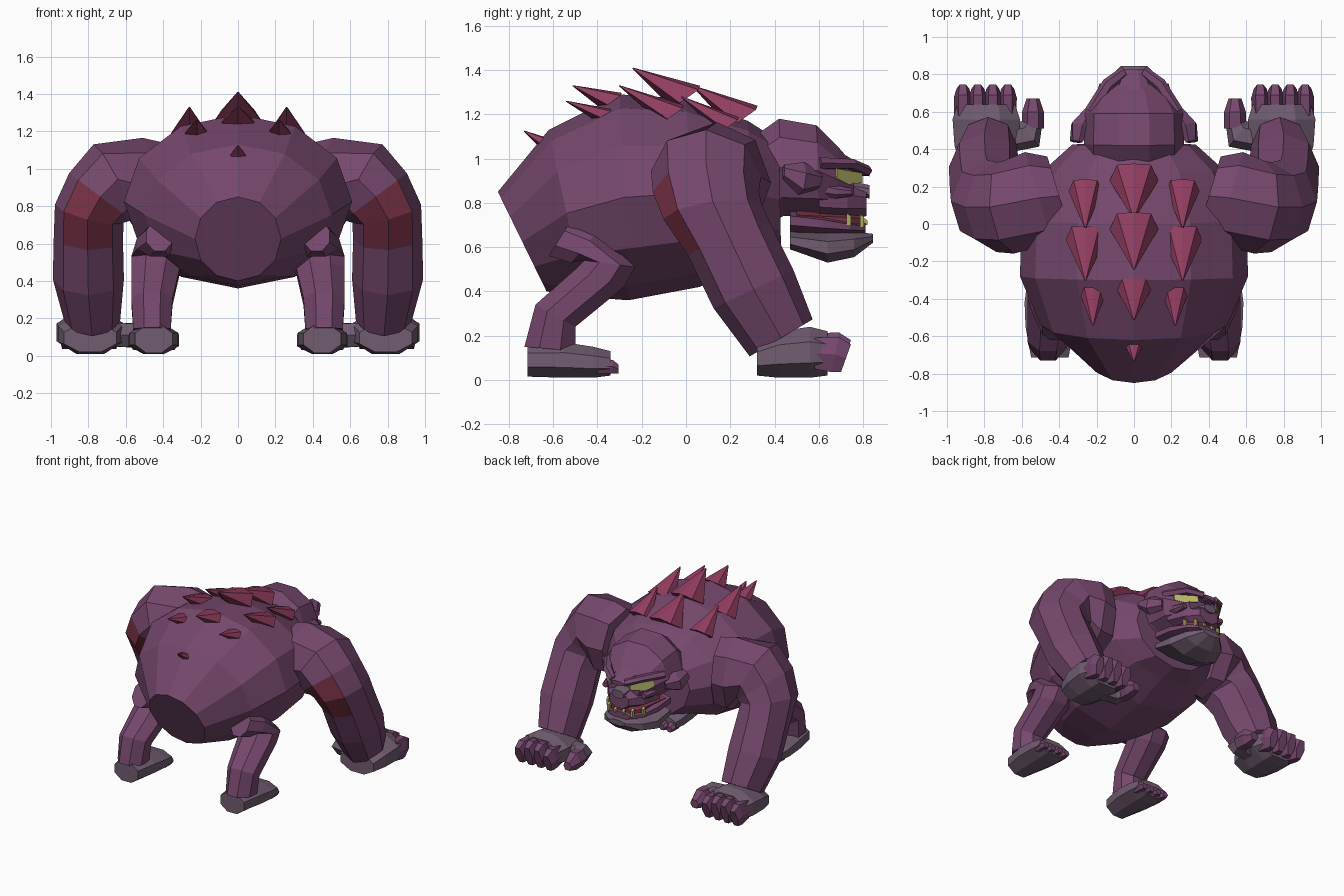
import bpy, bmesh, math
from mathutils import Vector


def material(name, r, g, b):
    m = bpy.data.materials.new(name)
    m.diffuse_color = (r, g, b, 1)
    return m


HIDE = material("purple hide", 0.18, 0.064, 0.153)
GREY = material("mauve grey", 0.165, 0.108, 0.163)
SPIKE = material("crimson spike", 0.285, 0.047, 0.118)
PATCH = material("red scar", 0.225, 0.036, 0.07)
EYE = material("yellow", 0.45, 0.45, 0.13)
GUM = material("red mouth", 0.2, 0.035, 0.06)


def yz_ring(ty, tz, by, bz, w, cx=0, n=8, flat=True):
    """Ring across x, spanned by a top and a bottom point in the yz plane."""
    top, bot = Vector((cx, ty, tz)), Vector((cx, by, bz))
    c, u = (top + bot) / 2, (top - bot) / 2
    k = 1 / math.cos(math.pi / n) if flat else 1
    ph = math.pi / n if flat else 0
    return [c + u * k * math.cos(ph + 2 * math.pi * i / n)
            + Vector((w * k, 0, 0)) * math.sin(ph + 2 * math.pi * i / n) for i in range(n)]


def tube_ring(c, normal, ru, rv, n=8):
    """Ring around a limb axis; ru runs forward, rv sideways."""
    nn = Vector(normal).normalized()
    f = Vector((0, 1, 0))
    u = (f - nn * f.dot(nn)).normalized()
    v = nn.cross(u)
    return [Vector(c) + u * ru * math.cos(2 * math.pi * i / n)
            + v * rv * math.sin(2 * math.pi * i / n) for i in range(n)]


def loft(name, rings, mats, side=1, rule=None):
    """Skin rings into a closed solid; side=-1 mirrors it in x."""
    bm = bmesh.new()
    vs = [[bm.verts.new((p.x * side, p.y, p.z)) for p in r] for r in rings]
    n = len(vs[0])
    for k, (a, b) in enumerate(zip(vs, vs[1:])):
        for i in range(n):
            f = bm.faces.new((a[i], a[(i + 1) % n], b[(i + 1) % n], b[i]))
            if rule and rule(k, f):
                f.material_index = 1
    bm.faces.new(vs[0])
    bm.faces.new(vs[-1])
    bmesh.ops.recalc_face_normals(bm, faces=bm.faces)
    me = bpy.data.meshes.new(name)
    bm.to_mesh(me)
    bm.free()
    for m in mats:
        me.materials.append(m)
    ob = bpy.data.objects.new(name, me)
    bpy.context.collection.objects.link(ob)
    return ob


def block(name, sections, mat, cx=0, side=1, n=8):
    """Loft along y from (y, low z, high z, half width) sections."""
    return loft(name, [yz_ring(y, hi, y, lo, w, cx, n) for y, lo, hi, w in sections], [mat], side)


def plate(name, pts, mat, side=1, thick=(0.004, 0.007, 0)):
    t = Vector(thick)
    return loft(name, [[Vector(p) for p in pts], [Vector(p) + t for p in pts]], [mat], side)


# Barrel body with a tilted flat rump
loft("body", [yz_ring(*s, n=12, flat=False) for s in (
    (-0.85, 0.85, -0.63, 0.40, 0.23),
    (-0.62, 1.13, -0.46, 0.375, 0.50),
    (-0.30, 1.29, -0.26, 0.36, 0.61),
    (0.00, 1.27, 0.06, 0.42, 0.60),
    (0.28, 1.17, 0.30, 0.52, 0.48),
    (0.42, 1.08, 0.43, 0.55, 0.33))], [HIDE])

# Head, tapering from neck to brow
loft("head", [yz_ring(*s, n=10, flat=True) for s in (
    (0.28, 1.08, 0.36, 0.70, 0.25),
    (0.42, 1.18, 0.44, 0.74, 0.255),
    (0.59, 1.15, 0.60, 0.74, 0.25),
    (0.69, 1.05, 0.68, 0.76, 0.19),
    (0.76, 0.97, 0.76, 0.78, 0.13))], [HIDE])
block("muzzle", [(0.60, 0.74, 0.88, 0.20), (0.73, 0.73, 0.88, 0.155), (0.815, 0.74, 0.86, 0.08)], HIDE)
block("nose", [(0.74, 0.83, 0.90, 0.06), (0.83, 0.82, 0.88, 0.05)], GREY)
block("brow_centre", [(0.68, 0.93, 1.04, 0.10), (0.83, 0.92, 0.95, 0.05)], HIDE)
block("mouth", [(0.50, 0.66, 0.78, 0.18), (0.74, 0.67, 0.76, 0.13), (0.79, 0.68, 0.75, 0.08)], GUM)
block("lower_lip", [(0.47, 0.67, 0.77, 0.20), (0.62, 0.66, 0.75, 0.195),
                    (0.74, 0.66, 0.72, 0.155), (0.81, 0.66, 0.71, 0.09)], HIDE)
block("jaw", [(0.47, 0.59, 0.67, 0.20), (0.64, 0.53, 0.665, 0.205),
              (0.76, 0.555, 0.67, 0.16), (0.845, 0.62, 0.66, 0.07)], GREY)

# Back spikes: x, front y, front z, tip y, tip z, half width
spikes = [(0, 0.31, 1.20, 0.03, 1.33, 0.13), (0, 0.05, 1.29, -0.24, 1.41, 0.13),
          (0, -0.30, 1.27, -0.51, 1.33, 0.09), (0, -0.63, 1.08, -0.73, 1.125, 0.045)]
for s in (1, -1):
    spikes += [(0.26 * s, 0.23, 1.16, -0.02, 1.28, 0.09), (0.26 * s, -0.02, 1.21, -0.30, 1.33, 0.105),
               (0.22 * s, -0.33, 1.20, -0.54, 1.26, 0.07)]
for x, y, z, ty, tz, w in spikes:
    base = [(-0.7, 0.05, 0.16), (0, 0.1, 0.3), (0.7, 0.05, 0.16), (1, -0.6, -0.3), (0, -0.6, -0.75), (-1, -0.6, -0.3)]
    loft("back_spike", [[Vector((x + a * w, y + b * w, z + c * w)) for a, b, c in base],
                        [Vector((x + a * 0.004, ty + b * 0.004, tz + c * 0.004)) for a, b, c in base]], [SPIKE])

for s, tag in ((1, "right"), (-1, "left")):
    # Face details
    loft(tag + "_brow", [tube_ring((0.05, 0.815, 0.945), (1, -0.5, 0.1), 0.03, 0.025, 6),
                         tube_ring((0.14, 0.745, 0.975), (1, -0.9, 0.1), 0.035, 0.025, 6),
                         tube_ring((0.225, 0.60, 0.98), (0.4, -1, 0), 0.04, 0.03, 6)], [HIDE], s)
    plate(tag + "_eye", [(0.075, 0.79, 0.89), (0.16, 0.725, 0.885), (0.20, 0.675, 0.91),
                         (0.20, 0.675, 0.955), (0.08, 0.79, 0.935)], EYE, s)
    block(tag + "_cheek", [(0.55, 0.83, 0.92, 0.04), (0.68, 0.82, 0.88, 0.04), (0.75, 0.83, 0.865, 0.02)], HIDE, 0.165, s)
    loft(tag + "_ear", [tube_ring((0.23, 0.60, 0.90), (0.4, -1, 0.2), 0.04, 0.04, 6),
                        tube_ring((0.28, 0.52, 0.91), (0.4, -1, 0.2), 0.06, 0.08, 6),
                        tube_ring((0.31, 0.44, 0.94), (0.2, -1, 0.2), 0.025, 0.04, 6)], [HIDE], s)
    for x, y, lo, hi in ((0.10, 0.795, 0.69, 0.75), (0.035, 0.81, 0.70, 0.735), (0.15, 0.735, 0.70, 0.755)):
        block(tag + "_tooth", [(y - 0.01, lo, hi, 0.011), (y + 0.01, lo, hi - 0.015, 0.007)], EYE, x, s, 4)

    # Arm: shoulder out to the side, forearm forward and down, red behind the elbow
    loft(tag + "_arm", [
        tube_ring((0.40, 0.15, 0.88), (1, -0.3, 0), 0.22, 0.26),
        tube_ring((0.51, 0.14, 0.89), (1, -0.3, 0), 0.255, 0.275),
        tube_ring((0.67, 0.09, 0.93), (0.88, -0.12, -0.45), 0.25, 0.225),
        tube_ring((0.735, 0.09, 0.85), (0.6, 0, -0.8), 0.24, 0.21),
        tube_ring((0.795, 0.12, 0.76), (0.25, 0.15, -0.95), 0.225, 0.19),
        tube_ring((0.80, 0.195, 0.635), (0.05, 0.35, -0.93), 0.20, 0.185),
        tube_ring((0.80, 0.305, 0.41), (0, 0.42, -0.88), 0.20, 0.19),
        tube_ring((0.78, 0.43, 0.19), (0, 0.5, -0.85), 0.165, 0.15)], [HIDE, PATCH], s,
        lambda k, f: k in (3, 4) and f.calc_center_median().y < -0.01)

    # Hand: palm, four fingers, thumb
    block(tag + "_palm", [(0.32, 0.02, 0.17, 0.14), (0.42, 0.01, 0.22, 0.17), (0.56, 0.01, 0.24, 0.18),
                          (0.64, 0.02, 0.22, 0.155)], GREY, 0.79, s)
    for i in range(4):
        x, d = 0.675 + 0.08 * i, 0.02 if i in (0, 3) else 0
        loft(tag + "_finger", [yz_ring(0.58, 0.21 - d, 0.58, 0.05, 0.04, x, 6),
                               yz_ring(0.69, 0.215 - d, 0.66, 0.035, 0.042, x, 6),
                               yz_ring(0.745, 0.18 - d, 0.70, 0.035, 0.03, x, 6)], [HIDE], s)
    loft(tag + "_thumb_base", [tube_ring((0.66, 0.46, 0.11), (-1, 0.1, 0), 0.075, 0.07, 6),
                               tube_ring((0.56, 0.48, 0.11), (-1, 0.8, 0), 0.085, 0.075, 6),
                               tube_ring((0.54, 0.54, 0.11), (-0.3, 1, 0), 0.05, 0.06, 6)], [GREY], s)
    block(tag + "_thumb", [(0.51, 0.05, 0.165, 0.05), (0.60, 0.045, 0.17, 0.05), (0.67, 0.06, 0.12, 0.03)], HIDE, 0.54, s, 6)

    # Hind leg: thigh forward to the knee, shin back to the ankle
    loft(tag + "_leg", [yz_ring(*r, n=8, flat=True) for r in (
        (-0.52, 0.72, -0.62, 0.56, 0.07, 0.42),
        (-0.40, 0.67, -0.52, 0.53, 0.12, 0.42),
        (-0.23, 0.51, -0.46, 0.54, 0.135, 0.435),
        (-0.28, 0.42, -0.50, 0.50, 0.13, 0.44),
        (-0.50, 0.24, -0.68, 0.34, 0.11, 0.46),
        (-0.50, 0.13, -0.73, 0.15, 0.10, 0.46))], [HIDE], s)

    # Foot and toes
    block(tag + "_foot", [(-0.715, 0.015, 0.165, 0.10), (-0.55, 0.01, 0.17, 0.13),
                          (-0.42, 0.01, 0.15, 0.135), (-0.34, 0.02, 0.13, 0.125)], GREY, 0.45, s)
    for i in range(4):
        block(tag + "_toe", [(-0.40, 0.03, 0.10, 0.031), (-0.33, 0.03, 0.09, 0.03), (-0.305, 0.03, 0.07, 0.02)],
              HIDE, 0.357 + 0.062 * i, s, 6)
